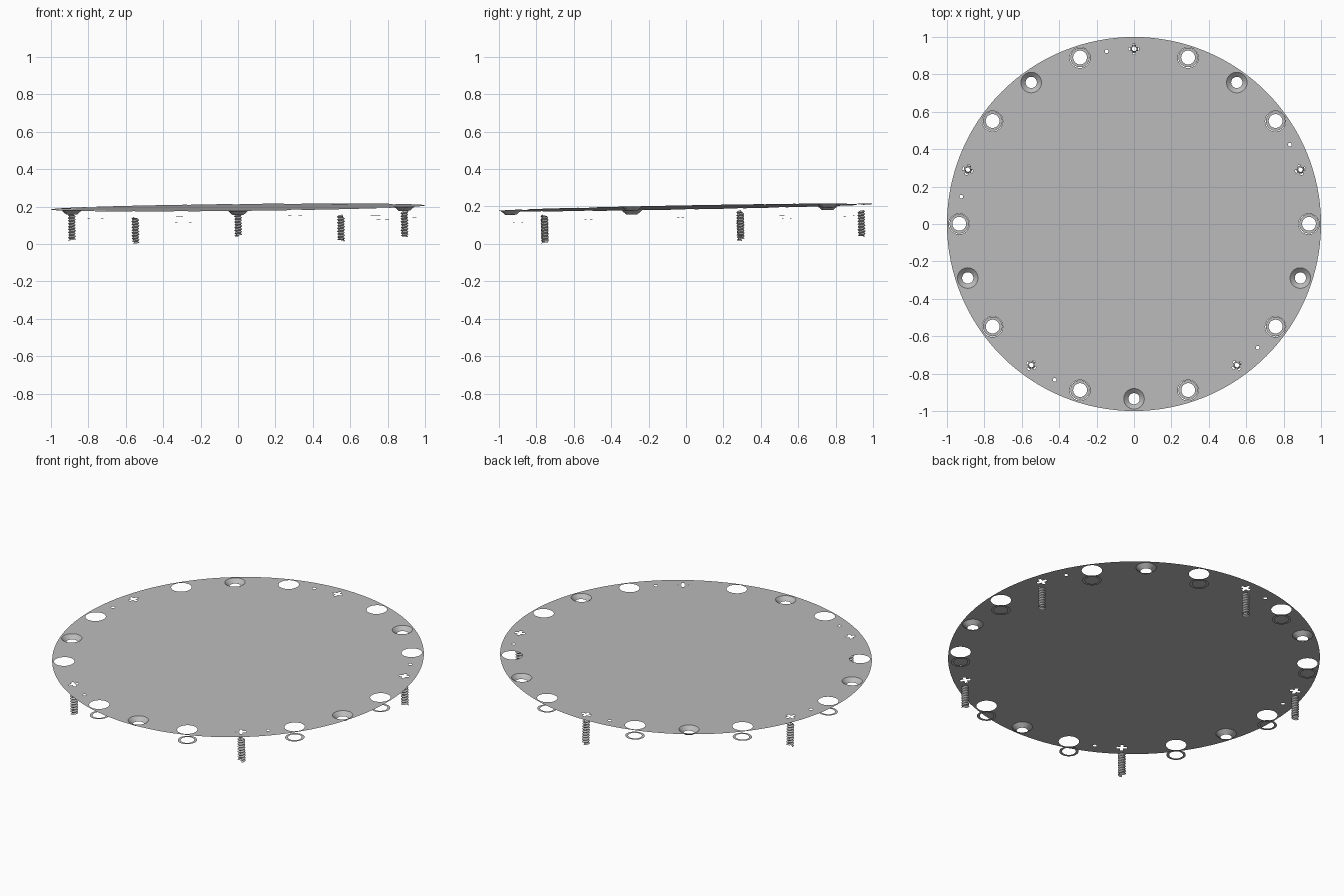
import bpy, bmesh
from math import sin, cos, pi, radians
from mathutils import Matrix, Vector

cube = bpy.data.objects.get("Cube")
if cube:
    bpy.data.objects.remove(cube, do_unlink=True)

steel = bpy.data.materials.new("grey metal")
steel.use_nodes = True
GREY = (0.5, 0.5, 0.5, 1)
steel.diffuse_color = GREY
steel.node_tree.nodes["Principled BSDF"].inputs["Base Color"].default_value = GREY

# The whole cover leans slightly
LEAN = Vector((-0.011, -0.0185, 1)).to_track_quat('Z', 'Y').to_matrix().to_4x4()
SPIN = Matrix.Rotation(-LEAN.to_euler().z, 4, 'Z')
PLACE = Matrix.Translation((0, 0, 0.195)) @ LEAN @ SPIN

BOLT_RADIUS = 0.935
HOLE = 0.055
HEAD = 0.043


def at(degrees, radius=BOLT_RADIUS):
    return Matrix.Rotation(radians(degrees), 4, 'Z') @ Matrix.Translation((radius, 0, 0))


def circle(r, n=40, z=0):
    return [Vector((r * cos(2 * pi * i / n), r * sin(2 * pi * i / n), z)) for i in range(n)]


def cross(arm, half):
    # Plus-shaped outline: one arm corner repeated four times
    corner = [(arm, -half), (arm, half), (half, half)]
    return [Matrix.Rotation(q * pi / 2, 3, 'Z') @ Vector((x, y, 0))
            for q in range(4) for x, y in corner]


def finish(bm, name, matrix=Matrix.Identity(4), smooth=False):
    mesh = bpy.data.meshes.new(name)
    bm.to_mesh(mesh)
    bm.free()
    mesh.transform(PLACE @ matrix)
    mesh.materials.append(steel)
    obj = bpy.data.objects.new(name, mesh)
    bpy.context.collection.objects.link(obj)
    if smooth:
        bpy.ops.object.select_all(action='DESELECT')
        obj.select_set(True)
        bpy.context.view_layer.objects.active = obj
        bpy.ops.object.shade_smooth_by_angle(angle=radians(30))
    return obj


def flat_sheet(loops):
    # Fill an outer outline that has holes in it
    bm = bmesh.new()
    edges = []
    for loop in loops:
        vs = [bm.verts.new(p) for p in loop]
        edges += [bm.edges.new((vs[i - 1], vs[i])) for i in range(len(vs))]
    bmesh.ops.triangle_fill(bm, use_beauty=True, edges=edges, normal=(0, 0, 1))
    for f in bm.faces:
        f.normal_update()
        if f.normal.z < 0:
            f.normal_flip()
    return bm


def band(outer, inner):
    # Strip of quads between two circles
    bm = bmesh.new()
    a = [bm.verts.new(p) for p in outer]
    b = [bm.verts.new(p) for p in inner]
    for i in range(len(a)):
        bm.faces.new((a[i - 1], a[i], b[i], b[i - 1]))
    return bm


def thread(top, bottom, crest, root, turns=9, n=20):
    # Open helical V thread
    bm = bmesh.new()
    pitch = (top - bottom) / (turns + 0.5)
    outer, inner = [], []
    for i in range(turns * n + 1):
        a = 2 * pi * i / n
        z = bottom + pitch * i / n
        outer.append(bm.verts.new((crest * cos(a), crest * sin(a), z)))
        inner.append(bm.verts.new((root * cos(a), root * sin(a), z + pitch / 2)))
    for i in range(turns * n):
        bm.faces.new((outer[i], outer[i + 1], inner[i + 1], inner[i]))
        if i + n + 1 < len(outer):
            bm.faces.new((inner[i], inner[i + 1], outer[i + n + 1], outer[i + n]))
    return bm


# Layout around the rim
washer_angles = range(0, 360, 36)
screw_angles = range(18, 360, 72)
sink_angles = range(54, 360, 72)

# Cover plate with all its openings
loops = [circle(1, 128)]
for angles, size, shift in ((washer_angles, HOLE, 0), (sink_angles, HOLE, 0),
                            (screw_angles, HEAD, 0), (screw_angles, 0.01, 9)):
    for deg in angles:
        loops.append([at(deg + shift) @ p for p in circle(size)])
finish(flat_sheet(loops), "cover_plate")

# Loose washers under the plain holes
for deg in washer_angles:
    finish(band(circle(0.052, z=-0.062), circle(0.037, z=-0.062)), "washer", at(deg))

# Conical countersinks
for deg in sink_angles:
    finish(band(circle(HOLE), circle(0.03, z=-0.022)), "countersink", at(deg), True)

# Screws: slotted head face and threaded shank
for deg in screw_angles:
    finish(flat_sheet([circle(HEAD), cross(0.028, 0.008)]), "screw_head", at(deg))
    finish(thread(-0.03, -0.174, 0.021, 0.013), "screw_shank", at(deg), True)
